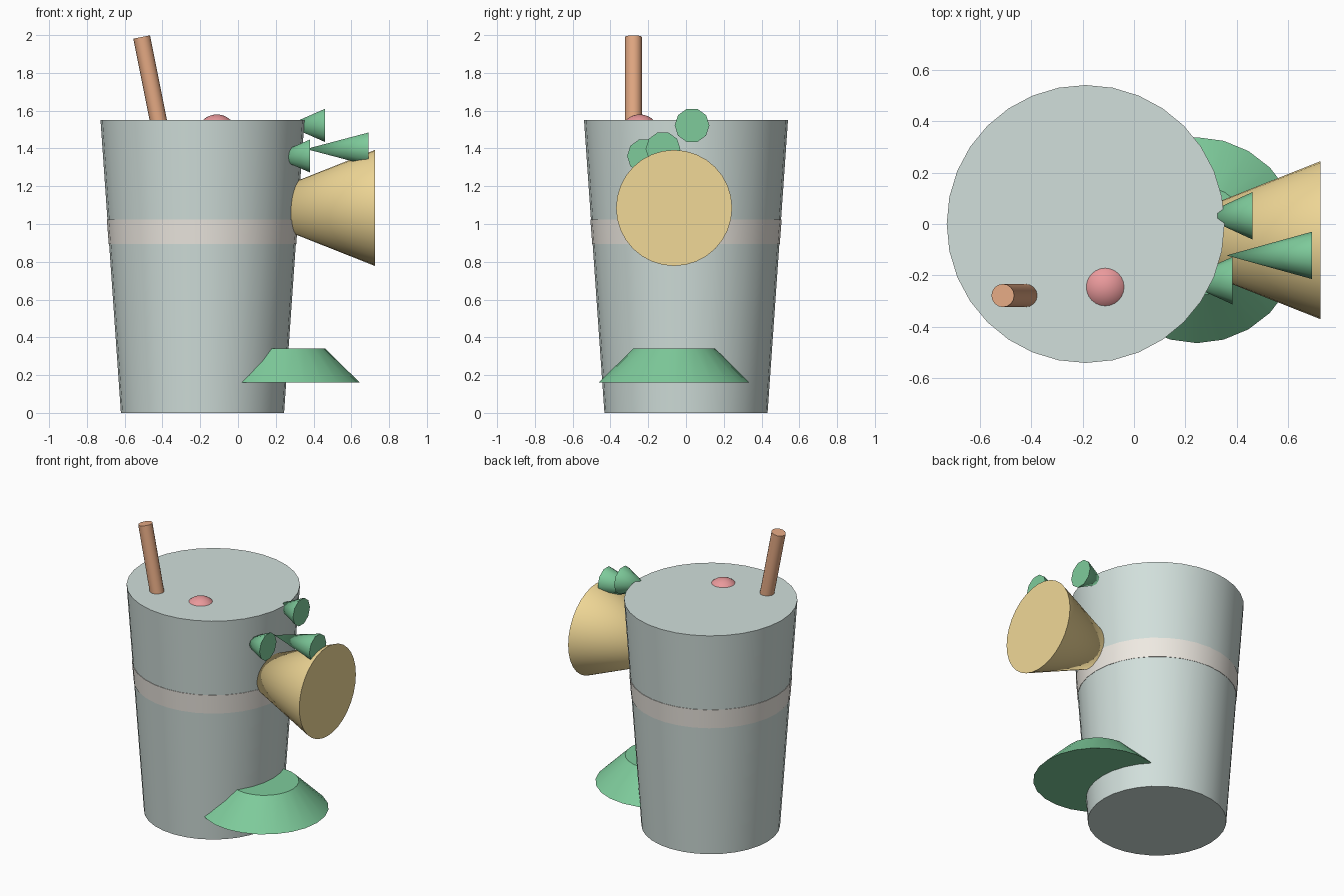
import bpy, bmesh, math
from mathutils import Vector

if "Cube" in bpy.data.objects:
    bpy.data.objects.remove(bpy.data.objects["Cube"])


def paint(obj, mat):
    obj.data.materials.append(mat)
    bpy.ops.object.select_all(action='DESELECT')
    obj.select_set(True)
    bpy.context.view_layer.objects.active = obj
    bpy.ops.object.shade_smooth_by_angle(angle=math.radians(40))


def material(name, rgb):
    m = bpy.data.materials.new(name)
    m.diffuse_color = (*rgb, 1)
    m.use_nodes = True
    m.node_tree.nodes["Principled BSDF"].inputs["Base Color"].default_value = m.diffuse_color
    return m


def taper(name, p0, p1, r0, r1, sides, mat):
    """Capped cone or frustum from p0 (radius r0) to p1 (radius r1)."""
    p0, p1 = Vector(p0), Vector(p1)
    q = (p1 - p0).to_track_quat('Z', 'Y')
    bm = bmesh.new()

    def ring(p, r):
        if r == 0:
            return [bm.verts.new(p)]
        angles = [2 * math.pi * i / sides for i in range(sides)]
        return [bm.verts.new(p + q @ Vector((r * math.cos(a), r * math.sin(a), 0))) for a in angles]

    a, b = ring(p0, r0), ring(p1, r1)
    for i in range(sides):
        j = (i + 1) % sides
        if len(a) == 1:
            bm.faces.new((a[0], b[j], b[i]))
        else:
            bm.faces.new((a[i], a[j], b[j], b[i]))
    for loop in (a, b):
        if len(loop) > 2:
            bm.faces.new(loop)
    bmesh.ops.recalc_face_normals(bm, faces=bm.faces)
    me = bpy.data.meshes.new(name)
    bm.to_mesh(me)
    bm.free()
    obj = bpy.data.objects.new(name, me)
    bpy.context.collection.objects.link(obj)
    paint(obj, mat)


glass = material("glass", (0.64, 0.74, 0.71))
cream = material("cream", (0.86, 0.82, 0.76))
gold = material("gold", (0.88, 0.69, 0.31))
green = material("green", (0.21, 0.60, 0.33))
copper = material("copper", (0.78, 0.40, 0.23))
red = material("red", (0.82, 0.32, 0.33))

# Tumbler and its band
cx = -0.188
taper("tumbler", (cx, 0, 0), (cx, 0, 1.55), 0.432, 0.54, 32, glass)
taper("band", (cx, 0, 0.895), (cx, 0, 1.025), 0.4965, 0.5065, 32, cream)

# Tilted straw, running down into the drink
taper("straw", (-0.312, -0.278, 1.0), (-0.51, -0.278, 1.99), 0.045, 0.045, 16, copper)

# Berry poking through the surface
bpy.ops.mesh.primitive_uv_sphere_add(segments=24, ring_count=24, radius=0.105,
                                     location=(-0.112, -0.245, 1.475))
berry = bpy.context.object
berry.name = "berry"
paint(berry, red)

# Fruit cone on the side
taper("fruit_cone", (-0.05, -0.063, 1.085), (0.725, -0.063, 1.085), 0, 0.307, 32, gold)

# Leaf cones: tip x, base x, y, z
for i, (x0, x1, y, z) in enumerate([(0.26, 0.46, 0.032, 1.522),
                                    (0.36, 0.692, -0.122, 1.397),
                                    (0.18, 0.382, -0.22, 1.36)]):
    taper(f"leaf_{i + 1}", (x0, y, z), (x1, y, z), 0, 0.092, 10, green)

# Leafy skirt near the base
taper("leaf_skirt", (0.245, -0.063, 0.16), (0.245, -0.063, 0.342), 0.4, 0.215, 24, green)
